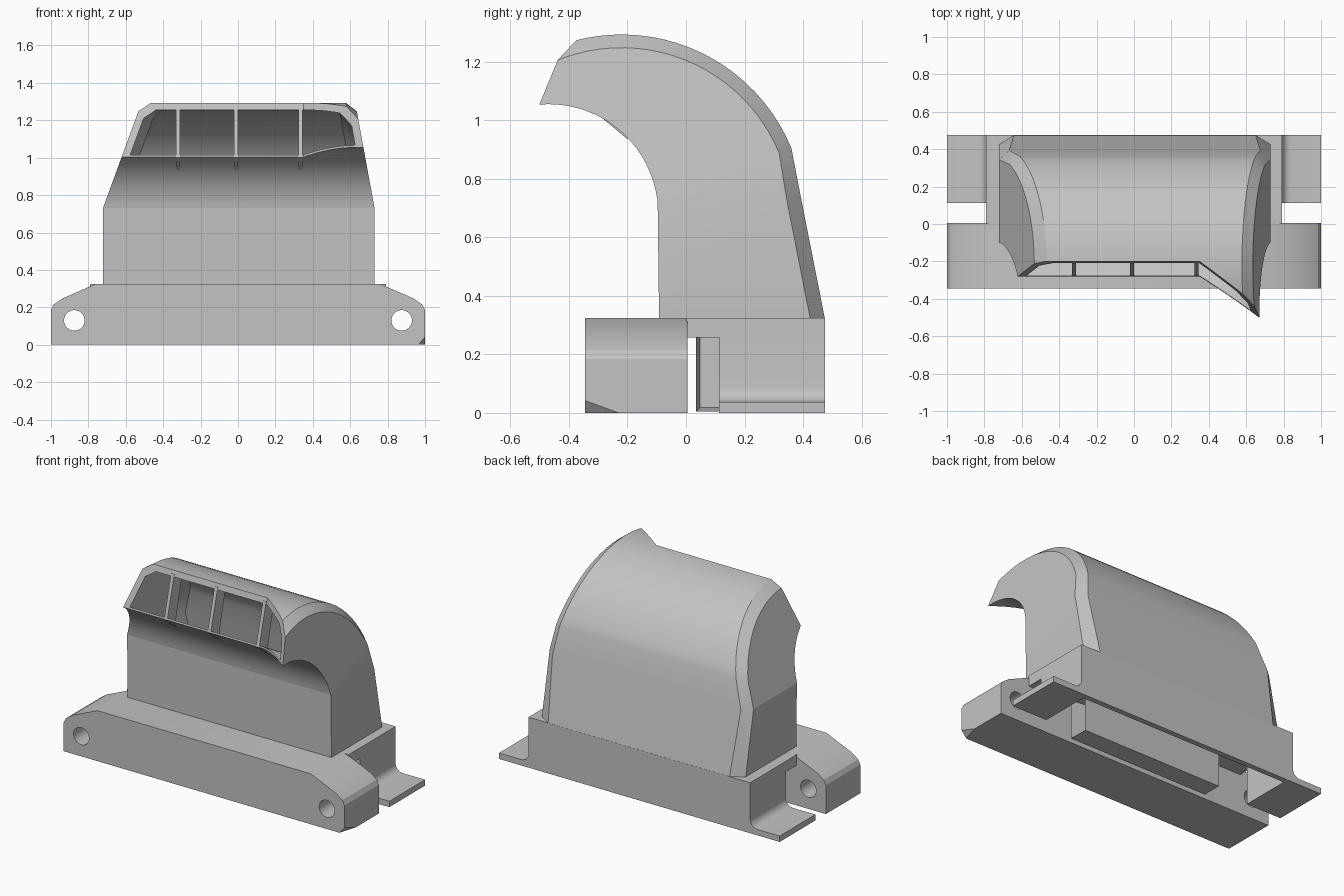
import bpy, bmesh, math
from mathutils import Vector

if "Cube" in bpy.data.objects:
    bpy.data.objects.remove(bpy.data.objects["Cube"], do_unlink=True)

GREY = (0.55, 0.55, 0.55, 1)
mat = bpy.data.materials.new("plain grey")
mat.use_nodes = True
mat.diffuse_color = GREY
mat.node_tree.nodes["Principled BSDF"].inputs["Base Color"].default_value = GREY


def finish(name, bm):
    bmesh.ops.remove_doubles(bm, verts=bm.verts, dist=0.0005)
    bmesh.ops.recalc_face_normals(bm, faces=bm.faces)
    me = bpy.data.meshes.new(name)
    bm.to_mesh(me)
    bm.free()
    me.materials.append(mat)
    ob = bpy.data.objects.new(name, me)
    bpy.context.collection.objects.link(ob)
    return ob


def loft(rings):
    """Skin closed rings of points and cap both ends."""
    bm = bmesh.new()
    vs = [[bm.verts.new(p) for p in r] for r in rings]
    n = len(vs[0])
    for a, b in zip(vs, vs[1:]):
        for i in range(n):
            j = (i + 1) % n
            bm.faces.new((a[i], a[j], b[j], b[i]))
    bm.faces.new(vs[0])
    bm.faces.new(vs[-1])
    return bm


def extrude_y(pts, y0, y1):
    return loft([[(x, y, z) for x, z in pts] for y in (y0, y1)])


def box(x0, x1, y0, y1, z0, z1):
    return extrude_y([(x0, z0), (x1, z0), (x1, z1), (x0, z1)], y0, y1)


def activate(ob):
    bpy.ops.object.select_all(action="DESELECT")
    ob.select_set(True)
    bpy.context.view_layer.objects.active = ob


def cut(ob, cutter):
    cutter.hide_render = True
    m = ob.modifiers.new("cut", "BOOLEAN")
    m.operation, m.solver, m.object = "DIFFERENCE", "EXACT", cutter
    activate(ob)
    bpy.ops.object.modifier_apply(modifier=m.name)
    bpy.data.objects.remove(cutter, do_unlink=True)


def smooth(ob, deg=18):
    activate(ob)
    bpy.ops.object.shade_smooth_by_angle(angle=math.radians(deg))


# Front mounting block with sloped shoulders, clipped corner and bolt holes
half = [(1, 0), (1, .185), (.985, .215), (.94, .247), (.76, .325)]
outline = half + [(-x, z) for x, z in reversed(half)]
bm = extrude_y(outline, -.345, .005)
a, b, c = Vector((1, -.345, .042)), Vector((1, -.23, 0)), Vector((.965, -.345, 0))
normal = (b - a).cross(c - a)
if normal.x < 0:
    normal = -normal
res = bmesh.ops.bisect_plane(bm, geom=bm.verts[:] + bm.edges[:] + bm.faces[:],
                             plane_co=a, plane_no=normal, clear_outer=True)
bmesh.ops.contextual_create(
    bm, geom=[g for g in res["geom_cut"] if isinstance(g, bmesh.types.BMEdge)])
block = finish("front_block", bm)
for x in (-.875, .875):
    ring = [(x + .055 * math.cos(k * math.tau / 32), .13 + .055 * math.sin(k * math.tau / 32))
            for k in range(32)]
    cut(block, finish("bolt_hole", extrude_y(ring, -.5, .2)))
smooth(block, 25)

# Rear cover: one hollow channel profile with filleted feet
fillet = [(.84 - .05 * math.cos(t * math.pi / 12), .088 - .05 * math.sin(t * math.pi / 12))
          for t in range(7)]
half = [(.75, .29), (.75, 0), (1, 0), (1, .038)] + fillet[::-1] + [(.79, .325)]
cover = finish("rear_cover",
               extrude_y(half + [(-x, z) for x, z in reversed(half)], .112, .475))
smooth(cover, 25)
finish("back_wall", box(-.76, .76, .44, .475, 0, .3))
finish("cover_bridge", box(-.79, .79, 0, .115, .257, .325))

# Inner tray with recessed ends
bm = box(-.5, .5, .035, .16, .005, .3)
bm.normal_update()
bmesh.ops.recalc_face_normals(bm, faces=bm.faces)
ends = [f for f in bm.faces if abs(f.normal.x) > .9]
bmesh.ops.inset_individual(bm, faces=ends, thickness=.018)
for f in ends:
    side = 1 if f.calc_center_median().x > 0 else -1
    bmesh.ops.translate(bm, verts=f.verts, vec=(-.1 * side, 0, 0))
finish("inner_tray", bm)


# Hood: curved duct, narrowing with height, chamfered along its outer edges
def hood_solid(t_in, t_out, t_side, z0):
    steps = 26
    stations = [((-.092 + t_in, z0), (.475 - t_out, z0), (.425 - t_out, z0), .08),
                ((-.097 + t_in, .73), (.394 - t_out, .73), (.344 - t_out, .73), .055)]
    for k in range(steps + 1):
        f = k / steps
        ai, ao = math.radians(7.7 + 107 * f), math.radians(22.4 + 108 * f)
        ri, ro = .375 + t_in, .6275 - t_out

        def arc(r):
            return (-.22 + r * math.cos(ao), .6655 + r * math.sin(ao))
        stations.append(((-.47 + ri * math.cos(ai), .68 + ri * math.sin(ai)),
                         arc(ro), arc(ro - .045), .05))

    def left(z):
        return -.722 + max(0, z - .73) * .365 + t_side

    def right(z):
        return .73 - max(0, z - .73) * .183 - t_side

    rings = []
    for (yi, zi), (yo, zo), (ys, zs), ch in stations:
        rings.append([(left(zi), yi, zi), (right(zi), yi, zi), (right(zs), ys, zs),
                      (right(zo) - ch, yo, zo), (left(zo) + ch, yo, zo), (left(zs), ys, zs)])
    return loft(rings)


hood = finish("hood", hood_solid(0, 0, 0, .32))

# Slanted mouth, with one side reaching further forward
mouth = [(-1.2, -.2), (.35, -.2), (.95, -.64), (.95, -1.5), (-1.2, -1.5)]
rings = [[(x, y - .28 * (1.29 - z), z) for x, y in mouth] for z in (.6, 1.6)]
cut(hood, finish("mouth_cutter", loft(rings)))
cut(hood, finish("duct_cutter", hood_solid(.012, .038, .042, .36)))
smooth(hood)

# Upright dividers in the mouth
vane = [(-.208, 1.27), (-.28, 1.002), (-.2, .935), (-.12, 1.27)]
for i, x in enumerate((-.32, -.01, .335)):
    finish("divider_%d" % (i + 1),
           loft([[(x + d, y, z) for y, z in vane] for d in (-.011, .011)]))
